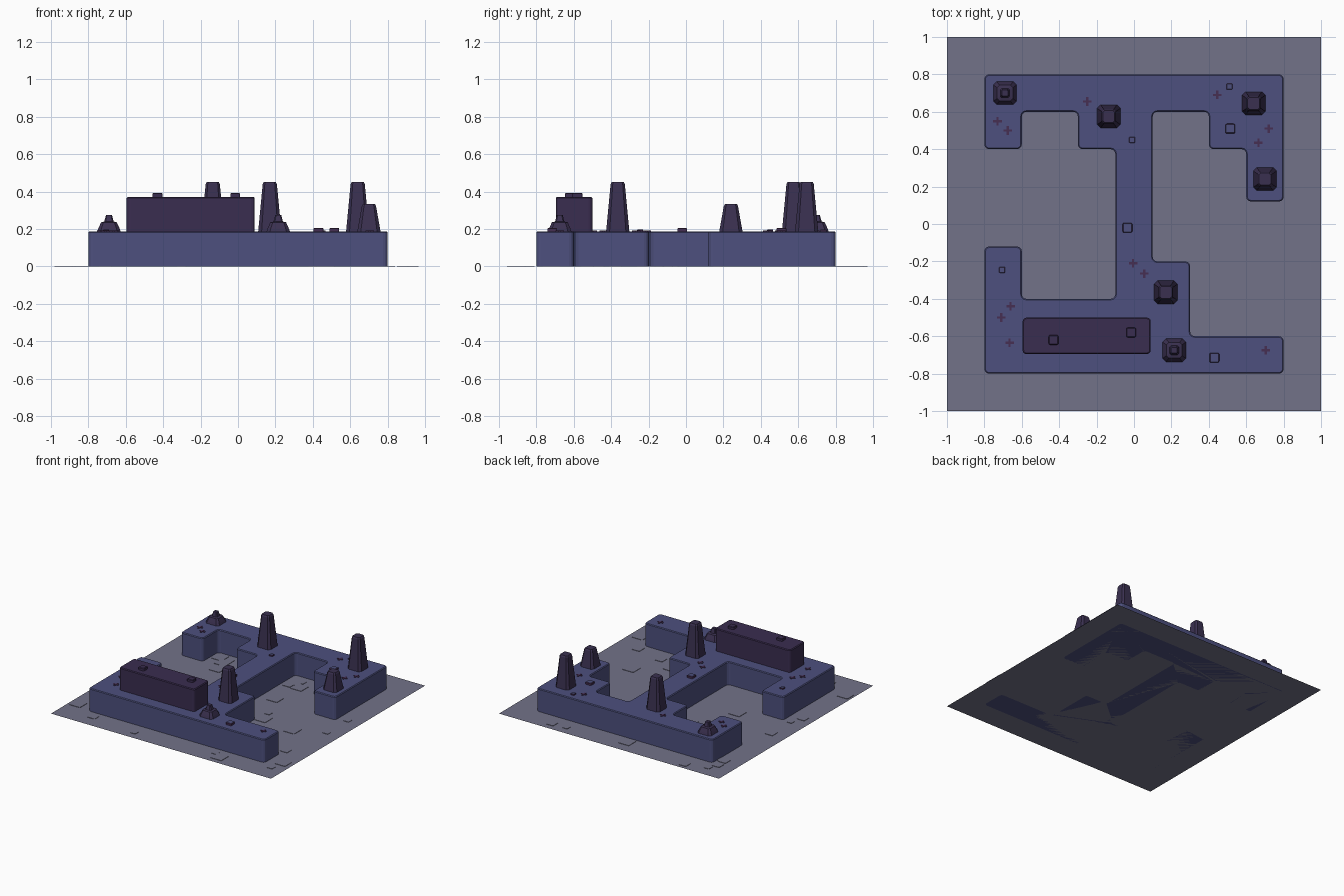
import bpy, bmesh, random

if "Cube" in bpy.data.objects:
    bpy.data.objects.remove(bpy.data.objects["Cube"])

TOP = 0.188  # height of the raised path


def material(name, *rgb):
    lin = [((c / 255 + 0.055) / 1.055) ** 2.4 for c in rgb] + [1]
    m = bpy.data.materials.new(name)
    m.use_nodes = True
    m.diffuse_color = lin
    m.node_tree.nodes["Principled BSDF"].inputs["Base Color"].default_value = lin
    return m


grey = material("ground grey", 114, 114, 136)
blue = material("slate blue", 77, 80, 126)
dark = material("dark violet", 58, 48, 80)
plum = material("plum", 58, 45, 80)
red = material("dusky purple", 70, 46, 82)


def finish(name, bm, *mats):
    bmesh.ops.recalc_face_normals(bm, faces=bm.faces)
    me = bpy.data.meshes.new(name)
    bm.to_mesh(me)
    bm.free()
    ob = bpy.data.objects.new(name, me)
    bpy.context.collection.objects.link(ob)
    for m in mats:
        me.materials.append(m)
    return ob


def slab(name, outline, z0, z1, radius, rim, *mats):
    """Extruded outline with rounded corners and a soft upper rim.
    A second material, if given, goes on the sides."""
    bm = bmesh.new()
    face = bm.faces.new([bm.verts.new((x, y, z0)) for x, y in outline])
    new = bmesh.ops.extrude_face_region(bm, geom=[face], use_keep_orig=True)["geom"]
    for v in new:
        if isinstance(v, bmesh.types.BMVert):
            v.co.z = z1
    bmesh.ops.recalc_face_normals(bm, faces=bm.faces)

    def edges(test):
        return [e for e in bm.edges if test(e.verts[0].co.z, e.verts[1].co.z)]
    if radius:
        bmesh.ops.bevel(bm, geom=edges(lambda a, b: abs(a - b) > 1e-4),
                        offset=radius, segments=3, profile=0.5, affect='EDGES')
    if rim:
        bmesh.ops.bevel(bm, geom=edges(lambda a, b: min(a, b) > z1 - 1e-4),
                        offset=rim, segments=1, affect='EDGES')
    bm.normal_update()
    if len(mats) > 1:
        for f in bm.faces:
            f.material_index = int(f.normal.z < 0.9)
    return finish(name, bm, *mats)


def rect(x, y, w, d):
    return [(x - w / 2, y - d / 2), (x + w / 2, y - d / 2),
            (x + w / 2, y + d / 2), (x - w / 2, y + d / 2)]


def spire(name, x, y, profile):
    """Tapered square post with chamfered corners."""
    bm = bmesh.new()
    rings = []
    for h, z in profile:
        c = h * 0.7
        pts = [(h, -c), (h, c), (c, h), (-c, h), (-h, c), (-h, -c), (-c, -h), (c, -h)]
        rings.append([bm.verts.new((x + a, y + b, z)) for a, b in pts])
    for lo, hi in zip(rings, rings[1:]):
        for i in range(8):
            j = (i + 1) % 8
            bm.faces.new((lo[i], lo[j], hi[j], hi[i]))
    bm.faces.new(rings[0][::-1])
    bm.faces.new(rings[-1])
    finish(name, bm, dark)


# ground sheet
bm = bmesh.new()
bm.faces.new([bm.verts.new((x, y, 0)) for x, y in rect(0, 0, 2, 2)])
finish("ground", bm, grey)

# raised path
path = [(-.8, .8), (-.8, .4), (-.6, .4), (-.6, .6), (-.3, .6), (-.3, .4),
        (-.1, .4), (-.1, -.4), (-.6, -.4), (-.6, -.12), (-.8, -.12), (-.8, -.8),
        (.8, -.8), (.8, -.6), (.3, -.6), (.3, -.2), (.1, -.2), (.1, .6),
        (.4, .6), (.4, .4), (.6, .4), (.6, .12), (.8, .12), (.8, .8)]
slab("raised_path", path, 0, TOP, 0.025, 0.006, blue)

# long block
slab("long_block", rect(-.253, -.598, .685, .195), TOP, .372, 0.02, 0.006, plum)

# spires in three sizes
tall = [(.062, TOP), (.038, .44), (.032, .452)]
middle = [(.062, TOP), (.038, .322), (.032, .334)]
small = [(.062, TOP), (.056, .205), (.042, .236), (.025, .24), (.016, .275)]
for name, x, y, profile in [
        ("back_middle_spire", -.135, .575, tall), ("back_left_spire", .64, .645, tall),
        ("centre_spire", .17, -.365, tall), ("left_spire", .70, .24, middle),
        ("back_right_spire", -.69, .70, small), ("front_spire", .215, -.675, small)]:
    spire(name, x, y, profile)

# low studs on the path and the block
for x, y in [(-.035, -.02), (.515, .51), (.43, -.715)]:
    slab("path_stud", rect(x, y, .052, .052), TOP, TOP + .018, .008, .004, blue, red)
for x, y in [(.51, .735), (-.01, .45), (-.705, -.245)]:
    slab("small_stud", rect(x, y, .032, .032), TOP, TOP + .01, .005, .003, blue, red)
for x, y in [(-.43, -.62), (-.015, -.58)]:
    slab("block_stud", rect(x, y, .052, .052), .372, .393, .008, .004, plum)

# little flat crosses on the path
for x, y in [(-.25, .655), (-.73, .55), (-.675, .5), (.445, .69), (.72, .51),
             (.665, .435), (-.005, -.21), (.055, -.265), (-.66, -.44),
             (-.71, -.5), (-.665, -.635), (.705, -.675)]:
    a, b = .023, .006
    cross = [(a, -b), (a, b), (b, b), (b, a), (-b, a), (-b, b),
             (-a, b), (-a, -b), (-b, -b), (-b, -a), (b, -a), (b, -b)]
    slab("path_cross", [(x + u, y + v) for u, v in cross], TOP, TOP + .004, 0, 0, red)

# faint paving slabs scattered over the open ground
zones = [(-.8, .8, -.1, .1), (-.35, .1, .15, .3), (.36, .1, .17, .33), (.6, -.35, .3, .18),
         (.25, .4, .1, .12), (-.45, .45, .1, .1), (0, .9, .85, .04), (0, -.9, .85, .04),
         (.9, 0, .04, .85), (-.9, 0, .04, .85)]
random.seed(4)
for x, y, rx, ry in zones:
    rx, ry = abs(rx), abs(ry)
    for _ in range(4):
        px, py = x + random.uniform(-rx, rx), y + random.uniform(-ry, ry)
        size = random.choice([.05, .07, .1])
        slab("paving_slab", rect(px, py, size, size), 0, .003, .008, 0, grey)
